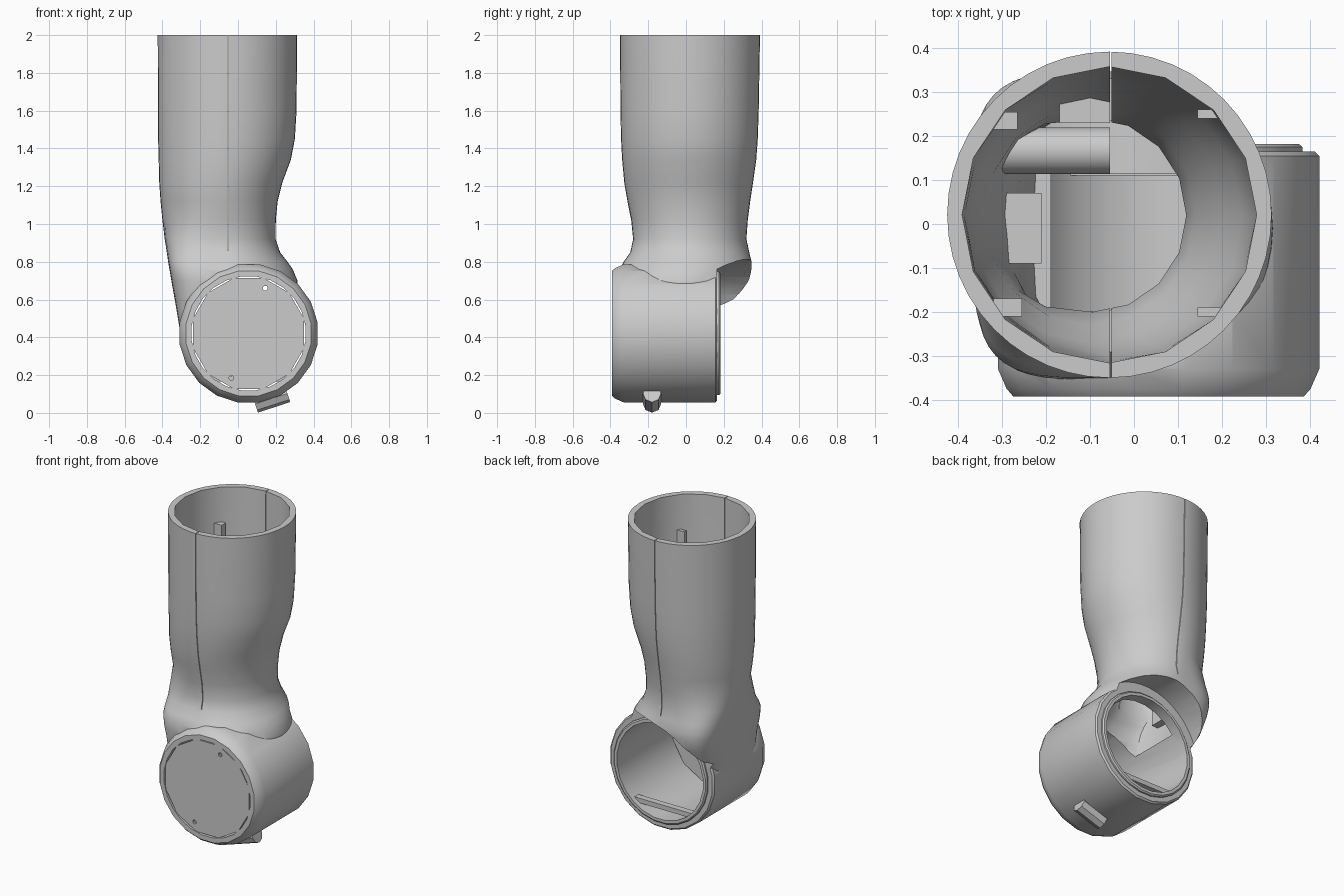
import bpy, bmesh
from math import cos, sin, tau, pi, radians, copysign
from mathutils import Vector

if "Cube" in bpy.data.objects:
    bpy.data.objects.remove(bpy.data.objects["Cube"])

grey = bpy.data.materials.new("light grey")
grey.use_nodes = True
grey.diffuse_color = (0.6, 0.6, 0.6, 1)
grey.node_tree.nodes["Principled BSDF"].inputs["Base Color"].default_value = (0.6, 0.6, 0.6, 1)

AXIS_X, AXIS_Z = 0.056, 0.421      # axle of the joint housing
SEAM_X = -0.053


def finish(name, bm):
    bmesh.ops.recalc_face_normals(bm, faces=bm.faces)
    mesh = bpy.data.meshes.new(name)
    bm.to_mesh(mesh)
    bm.free()
    mesh.materials.append(grey)
    obj = bpy.data.objects.new(name, mesh)
    bpy.context.collection.objects.link(obj)
    return obj


def skin(name, rings):
    """Closed solid through a series of equal rings."""
    bm = bmesh.new()
    loops = [[bm.verts.new(p) for p in ring] for ring in rings]
    n = len(loops[0])
    for low, high in zip(loops, loops[1:]):
        for i in range(n):
            j = (i + 1) % n
            bm.faces.new((low[i], low[j], high[j], high[i]))
    bm.faces.new(loops[0])
    bm.faces.new(loops[-1])
    return finish(name, bm)


def lathe(name, profile, sides, x=AXIS_X, z=AXIS_Z):
    """Solid of revolution along y from (radius, y) pairs."""
    angles = [tau * (i + 0.5) / sides for i in range(sides)]
    return skin(name, [[Vector((x + r * cos(a), y, z + r * sin(a))) for a in angles]
                       for r, y in profile])


def low_factor(z, start, end):
    """0 above start, rising to 1 at end below it."""
    return min(1, max(0, (start - z) / (start - end)))


def loft(name, sections, sides, bore=False):
    """Upright tube from (z, left, right, front, back); its right side squares off low down."""
    def ring(z, left, right, front, back):
        wall = 0.034 + 0.07 * low_factor(z, 1.15, 0.8) if bore else 0
        cx, cy = (left + right) / 2, (front + back) / 2
        rx, ry = (right - left) / 2 - wall, (back - front) / 2 - wall
        points = []
        for i in range(sides):
            a = tau * i / sides
            c, s = cos(a), sin(a)
            power = 2 / (2 + 2.5 * low_factor(z, 1.0, 0.75)) if c < -0.001 else 1
            points.append(Vector((cx + rx * copysign(abs(c) ** power, c),
                                  cy + ry * copysign(abs(s) ** power, s), z)))
        return points
    return skin(name, [ring(*s) for s in sections])


def box(name, low, high):
    bm = bmesh.new()
    bmesh.ops.create_cube(bm, size=1)
    for v in bm.verts:
        v.co = Vector(b if c > 0 else a for c, a, b in zip(v.co, low, high))
    return finish(name, bm)


def rod(name, sides, radius, depth, location, tilt):
    bm = bmesh.new()
    bmesh.ops.create_cone(bm, cap_ends=True, segments=sides, radius1=radius, radius2=radius, depth=depth)
    obj = finish(name, bm)
    obj.location = location
    obj.rotation_euler = (0, pi / 2 - radians(tilt), 0)
    return obj


def combine(target, other, operation):
    mod = target.modifiers.new("cut", 'BOOLEAN')
    mod.operation, mod.solver, mod.object = operation, 'EXACT', other
    bpy.context.view_layer.update()
    graph = bpy.context.evaluated_depsgraph_get()
    mesh = bpy.data.meshes.new_from_object(target.evaluated_get(graph))
    target.modifiers.clear()
    target.data = mesh
    bpy.data.objects.remove(other)


# Tube extents, flaring at the foot into the housing
sections = [
    (0.35, -0.285, 0.30, -0.32, 0.17),
    (0.45, -0.31, 0.31, -0.33, 0.18),
    (0.54, -0.325, 0.32, -0.34, 0.22),
    (0.60, -0.335, 0.32, -0.345, 0.30),
    (0.70, -0.353, 0.315, -0.355, 0.34),
    (0.76, -0.363, 0.29, -0.35, 0.347),
    (0.80, -0.37, 0.262, -0.33, 0.347),
    (0.85, -0.377, 0.223, -0.295, 0.335),
    (0.92, -0.388, 0.199, -0.28, 0.32),
    (1.02, -0.40, 0.20, -0.29, 0.327),
    (1.12, -0.41, 0.21, -0.31, 0.34),
    (1.22, -0.417, 0.235, -0.327, 0.355),
    (1.34, -0.42, 0.28, -0.338, 0.372),
    (1.45, -0.423, 0.301, -0.344, 0.38),
    (1.60, -0.424, 0.31, -0.347, 0.385),
    (2.00, -0.425, 0.313, -0.35, 0.392),
]

# Outer shell: tube joined with the horizontal housing, hollow above the concave hood
shell = loft("arm_shell", sections, 48)
housing = lathe("housing", [(0.335, -0.392), (0.35, -0.375), (0.37, -0.33), (0.37, 0.155), (0.36, 0.165)], 20)
combine(shell, housing, 'UNION')
combine(shell, lathe("hood_cut", [(0.393, 0.165), (0.393, 0.8)], 40), 'DIFFERENCE')
cavity = [s for s in sections if s[0] > 0.58]
top = cavity[-1]
cavity.append((top[0] + 0.1,) + top[1:])
bore = loft("tube_bore", cavity, 16, bore=True)
combine(bore, lathe("hood_floor", [(0.425, 0.115), (0.425, 0.8)], 40), 'DIFFERENCE')
combine(shell, bore, 'DIFFERENCE')
combine(shell, lathe("housing_bore", [(0.304, -0.5), (0.304, 0.3)], 24), 'DIFFERENCE')
combine(shell, box("seam_cut", (SEAM_X - 0.002, -1, 0.86), (SEAM_X + 0.002, 1, 2.2)), 'DIFFERENCE')

# Lip around the open back of the housing
lip = lathe("back_lip", [(0.33, 0.13), (0.33, 0.175), (0.322, 0.182)], 24)
combine(lip, lathe("lip_bore", [(0.304, 0), (0.304, 0.3)], 24), 'DIFFERENCE')

# Front cap with two screw holes
cap = lathe("front_cap", [(0.304, -0.387), (0.304, -0.365)], 12)
for x, z in ((0.145, 0.66), (-0.035, 0.185)):
    combine(cap, lathe("screw_cut", [(0.013, -0.5), (0.013, -0.3)], 10, x, z), 'DIFFERENCE')

# Small peg under the housing
peg = rod("bottom_peg", 8, 0.048, 0.18, (0.176, -0.18, 0.075), 18)

# Fittings inside the tube and housing
boss = rod("inner_boss", 16, 0.053, 0.25, (-0.18, 0.167, 0.9), 0)
box("inner_block", (-0.335, -0.09, 0.76), (-0.21, 0.07, 0.88))
box("housing_bar", (-0.15, 0.11, 0.165), (0.26, 0.15, 0.195))
box("back_clip", (-0.17, 0.23, 1.0), (-0.055, 0.29, 1.08))
box("back_right_clip", (-0.32, 0.215, 1.7), (-0.265, 0.255, 1.78))
box("back_left_clip", (0.145, 0.24, 1.7), (0.205, 0.26, 1.78))
box("front_right_clip", (-0.32, -0.21, 1.7), (-0.255, -0.17, 1.78))
box("front_left_clip", (0.145, -0.21, 1.7), (0.205, -0.19, 1.78))

# Smooth shading with crisp edges
bpy.ops.object.select_all(action='DESELECT')
for obj in (shell, lip, cap, boss, peg):
    obj.select_set(True)
    bpy.context.view_layer.objects.active = obj
bpy.ops.object.shade_smooth_by_angle(angle=radians(28))
